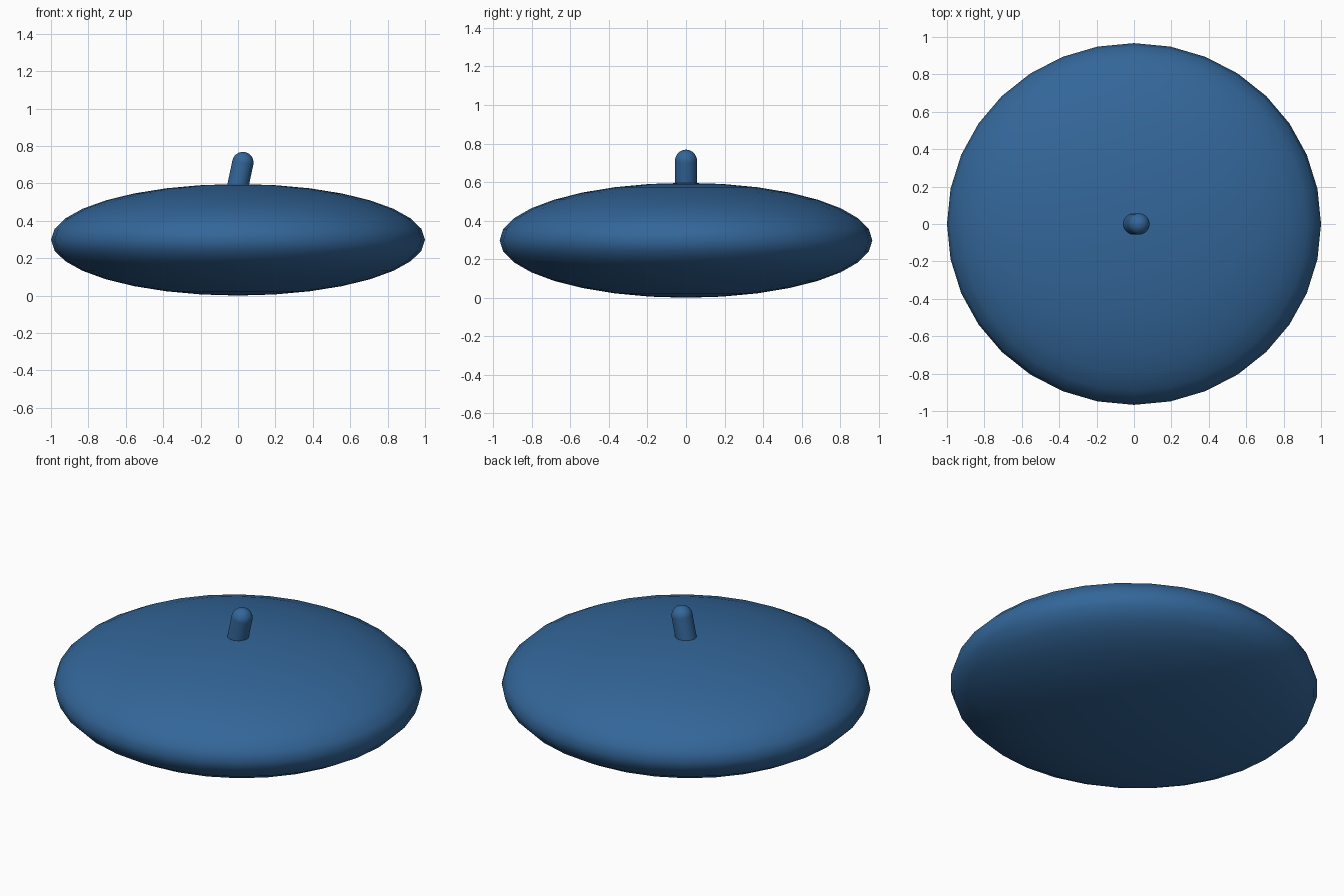
import bpy
from math import radians
from mathutils import Vector, Matrix

cube = bpy.data.objects.get("Cube")
if cube:
    bpy.data.objects.remove(cube, do_unlink=True)

# Single flat blue
blue = bpy.data.materials.new("deep_blue")
blue.use_nodes = True
color = (0.033, 0.133, 0.319, 1)
blue.diffuse_color = color
blue.node_tree.nodes["Principled BSDF"].inputs["Base Color"].default_value = color


def finish(name):
    obj = bpy.context.object
    obj.name = name
    obj.data.materials.append(blue)
    bpy.ops.object.transform_apply(location=False, rotation=False, scale=True)
    bpy.ops.object.shade_smooth_by_angle(angle=radians(40))
    return obj


# Lens-shaped body: a squashed sphere, slightly narrower front to back
HALF_HEIGHT = 0.298
bpy.ops.mesh.primitive_uv_sphere_add(segments=32, ring_count=16, radius=1,
                                     location=(0, 0, HALF_HEIGHT))
bpy.context.object.scale = (1, 0.967, HALF_HEIGHT)
finish("lens_body")

# Short stem leaning toward +x, sunk into the body
RADIUS, LENGTH, LEAN = 0.057, 0.24, radians(12)
tip = Vector((0.026, 0, 0.711))
axis = Matrix.Rotation(LEAN, 3, 'Y') @ Vector((0, 0, 1))
bpy.ops.mesh.primitive_cylinder_add(vertices=32, radius=RADIUS, depth=LENGTH,
                                    location=tip - axis * LENGTH / 2,
                                    rotation=(0, LEAN, 0))
finish("stem")

# Rounded cap on the stem
bpy.ops.mesh.primitive_uv_sphere_add(segments=32, ring_count=16, radius=RADIUS,
                                     location=tip, rotation=(0, LEAN, 0))
finish("stem_cap")
